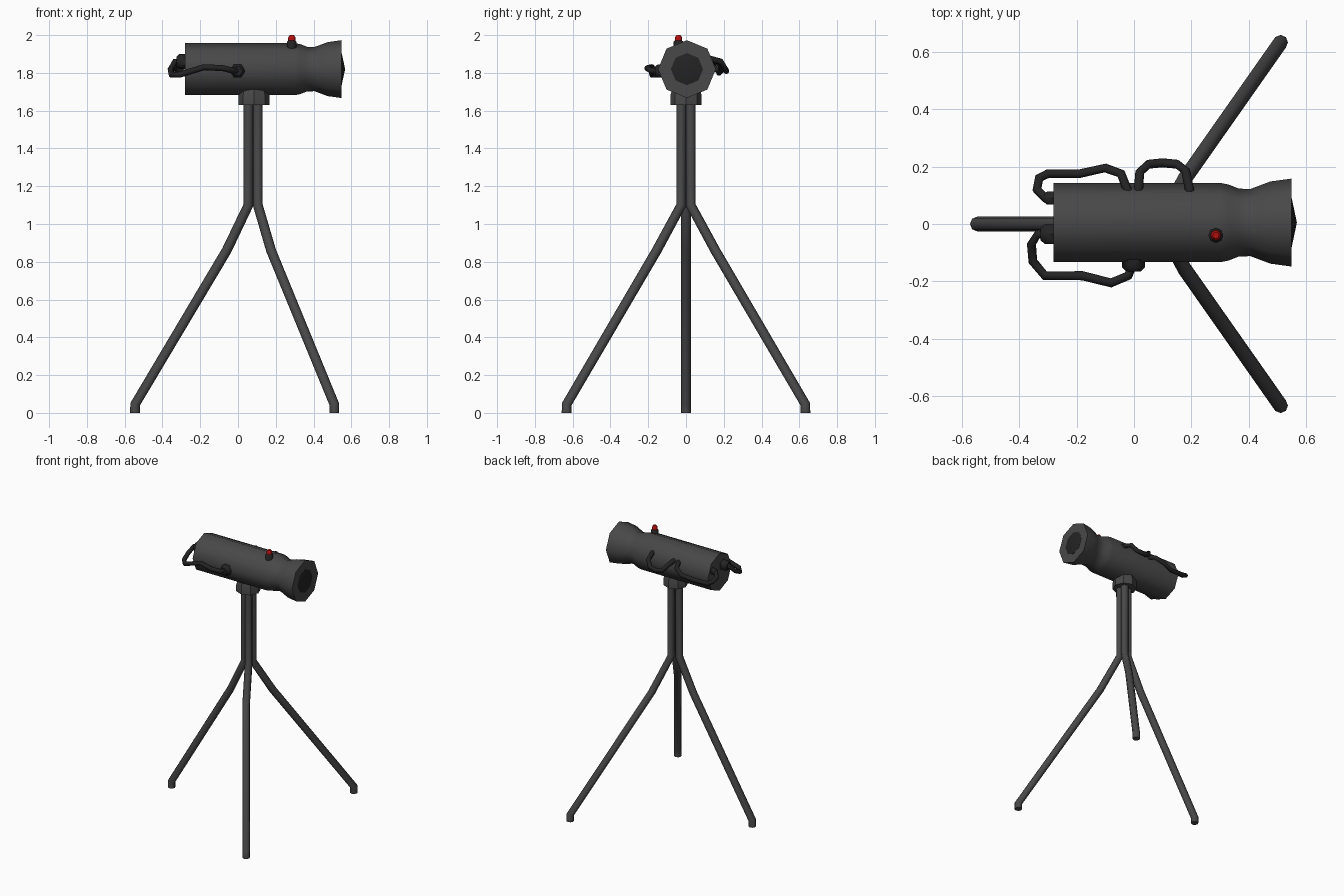
import bpy, bmesh, math
from mathutils import Matrix

cube = bpy.data.objects.get("Cube")
if cube:
    bpy.data.objects.remove(cube, do_unlink=True)


def material(name, rgb):
    m = bpy.data.materials.new(name)
    m.use_nodes = True
    m.diffuse_color = (*rgb, 1)
    m.node_tree.nodes["Principled BSDF"].inputs["Base Color"].default_value = (*rgb, 1)
    return m


GRAY = material("charcoal gray", (0.065, 0.065, 0.065))
BLACK = material("cable black", (0.017, 0.017, 0.017))
RED = material("signal red", (0.45, 0.005, 0.005))


def smooth(obj, angle=40):
    bpy.ops.object.select_all(action='DESELECT')
    obj.select_set(True)
    bpy.context.view_layer.objects.active = obj
    bpy.ops.object.shade_smooth_by_angle(angle=math.radians(angle))


def lathe(name, profile, mat, matrix, sides=8, angle=50, turn=0.0):
    """Turn (radius, height) points about local z, closing both ends."""
    bm = bmesh.new()
    rings = []
    for r, h in profile:
        steps = [turn + 2 * math.pi * i / sides for i in range(sides)]
        rings.append([bm.verts.new((r * math.cos(a), r * math.sin(a), h)) for a in steps])
    for low, high in zip(rings, rings[1:]):
        for i in range(sides):
            j = (i + 1) % sides
            bm.faces.new((low[i], low[j], high[j], high[i]))
    bm.faces.new(rings[0][::-1])
    bm.faces.new(rings[-1])
    bmesh.ops.remove_doubles(bm, verts=bm.verts, dist=1e-5)
    bmesh.ops.recalc_face_normals(bm, faces=bm.faces)
    mesh = bpy.data.meshes.new(name)
    bm.to_mesh(mesh)
    bm.free()
    mesh.materials.append(mat)
    obj = bpy.data.objects.new(name, mesh)
    bpy.context.collection.objects.link(obj)
    obj.matrix_world = matrix
    smooth(obj, angle)
    return obj


def tube(name, points, radius, mat):
    """Sweep an eight-sided section along a path."""
    curve = bpy.data.curves.new(name, 'CURVE')
    curve.dimensions = '3D'
    curve.bevel_depth = radius
    curve.bevel_resolution = 2
    curve.use_fill_caps = True
    spline = curve.splines.new('POLY')
    spline.points.add(len(points) - 1)
    for p, co in zip(spline.points, points):
        p.co = (*co, 1)
    curve.materials.append(mat)
    obj = bpy.data.objects.new(name, curve)
    bpy.context.collection.objects.link(obj)
    bpy.ops.object.select_all(action='DESELECT')
    obj.select_set(True)
    bpy.context.view_layer.objects.active = obj
    bpy.ops.object.convert(target='MESH')
    obj = bpy.context.view_layer.objects.active
    smooth(obj, 50)
    return obj


AXIS_Z = 1.82
along_x = Matrix.Translation((0, 0.005, AXIS_Z)) @ Matrix.Rotation(math.pi / 2, 4, 'Y')

# Barrel with its narrow neck and flared hood
lathe("barrel", [(0.138, -0.28), (0.138, 0.30), (0.132, 0.33), (0.118, 0.365),
                 (0.117, 0.405), (0.128, 0.435), (0.143, 0.475), (0.153, 0.548)],
      GRAY, along_x)
# Shallow pointed lens
lathe("lens", [(0.085, 0.544), (0.085, 0.549), (0.0, 0.567)], BLACK, along_x, angle=20)

# Signal lamp on top
lamp = Matrix.Translation((0.285, -0.04, 0))
lathe("lamp_base", [(0.026, 1.92), (0.026, 1.965), (0.018, 1.972)], BLACK, lamp)
lathe("lamp", [(0.019, 1.965), (0.019, 1.988), (0.011, 2.0)], RED, lamp)

# Mount and tripod
hub = Matrix.Translation((0.085, 0, 0))
lathe("mount", [(0.083, 1.63), (0.083, 1.68), (0.07, 1.72)], GRAY, hub, angle=30)


def leg(name, top, knee, foot):
    path = [(*top, 1.66), (*top, 1.1), (*knee, 0.86), (*foot, 0.045), (*foot, 0)]
    tube(name, path, 0.026, GRAY)


leg("rear_leg", (0.055, 0), (-0.06, 0), (-0.545, 0))
for side, s in (("left", 1), ("right", -1)):
    leg(side + "_leg", (0.105, 0.025 * s), (0.175, 0.155 * s), (0.51, 0.632 * s))

# Cables looping along the barrel
CABLE = 0.016
tube("right_cable", [(-0.28, -0.035, 1.86), (-0.335, -0.035, 1.86), (-0.357, -0.07, 1.82),
                     (-0.352, -0.13, 1.79), (-0.31, -0.18, 1.79), (-0.18, -0.18, 1.83),
                     (-0.08, -0.205, 1.825), (-0.02, -0.18, 1.81), (0.0, -0.13, 1.81)],
     CABLE, BLACK)
tube("left_rear_cable", [(-0.27, 0.09, 1.86), (-0.31, 0.092, 1.86), (-0.338, 0.12, 1.84),
                         (-0.33, 0.16, 1.82), (-0.3, 0.175, 1.805), (-0.19, 0.175, 1.80),
                         (-0.1, 0.195, 1.82), (-0.045, 0.175, 1.85), (-0.02, 0.11, 1.87)],
     CABLE, BLACK)
tube("left_front_cable", [(0.015, 0.11, 1.87), (0.02, 0.18, 1.86), (0.05, 0.208, 1.82),
                          (0.10, 0.213, 1.81), (0.15, 0.208, 1.82), (0.18, 0.185, 1.86),
                          (0.195, 0.11, 1.88)], CABLE, BLACK)

# Cable plugs
plug = [(0.04, -0.02), (0.04, 0.02), (0.026, 0.035)]
lathe("right_plug", plug, BLACK,
      Matrix.Translation((-0.002, -0.13, 1.81)) @ Matrix.Rotation(math.pi / 2, 4, 'X'), sides=6)
for name, y, size in (("rear_right_plug", -0.035, 1.0), ("rear_left_plug", 0.09, 0.65)):
    lathe(name, plug, BLACK, Matrix.Translation((-0.29, y, 1.86))
          @ Matrix.Rotation(-math.pi / 2, 4, 'Y') @ Matrix.Scale(size, 4), sides=6)
